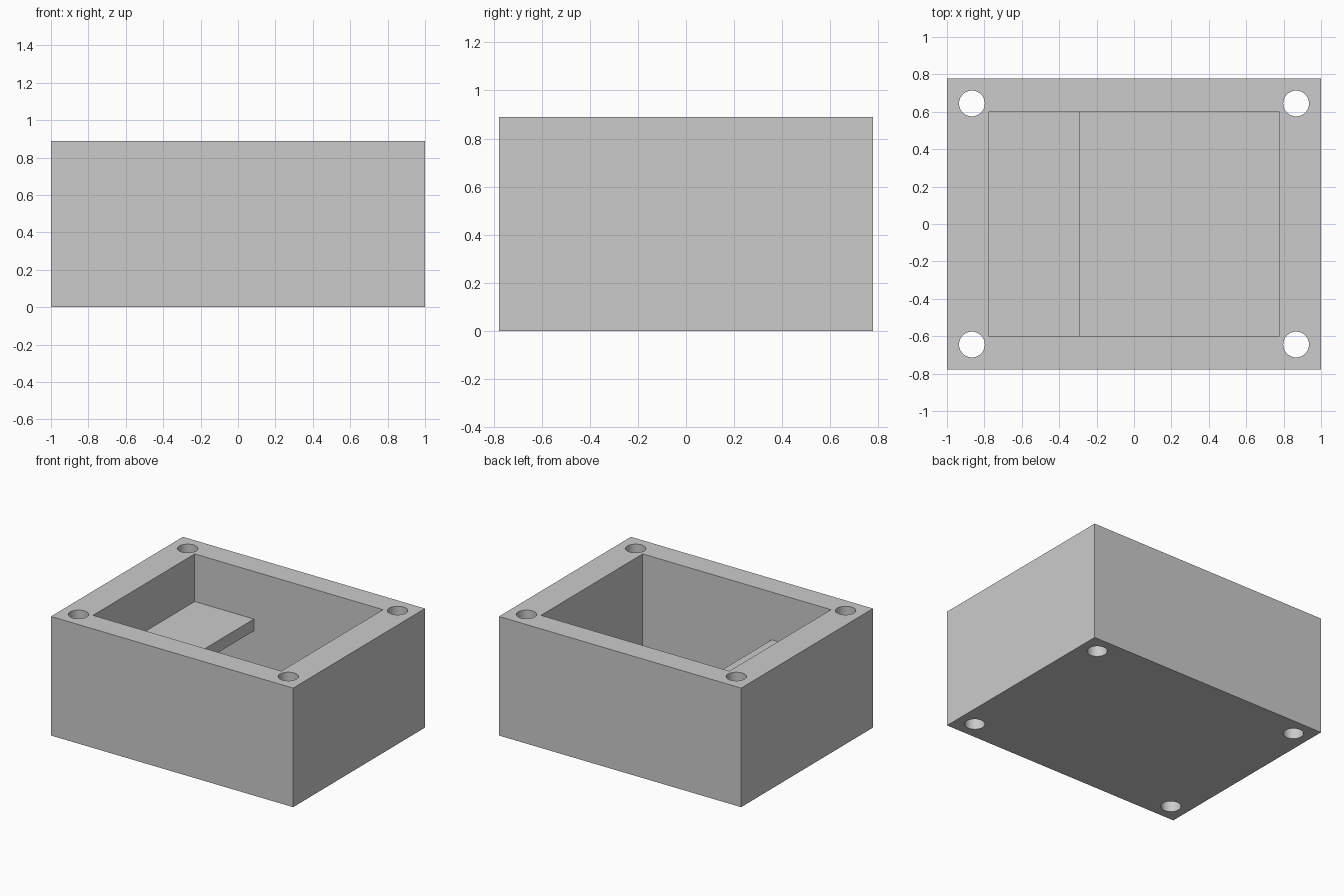
import bpy
import bmesh
from mathutils import Vector

cube = bpy.data.objects.get("Cube")
if cube:
    bpy.data.objects.remove(cube, do_unlink=True)

U = 2 / 90                       # one design unit: the box is 90 x 70 x 40
WIDTH, DEPTH, HEIGHT = 90 * U, 70 * U, 40 * U

grey = bpy.data.materials.new("light grey")
grey.use_nodes = True
colour = (0.6, 0.6, 0.6, 1)
grey.diffuse_color = colour
grey.node_tree.nodes["Principled BSDF"].inputs["Base Color"].default_value = colour


def finish(ob, name):
    ob.name = name
    ob.data.materials.clear()
    ob.data.materials.append(grey)
    return ob


def extrude_along_y(name, profile, half):
    """Solid made from an x-z profile, running from -half to half in y."""
    bm = bmesh.new()
    face = bm.faces.new([bm.verts.new((x, -half, z)) for x, z in profile])
    side = bmesh.ops.extrude_face_region(bm, geom=[face])
    verts = [v for v in side["geom"] if isinstance(v, bmesh.types.BMVert)]
    bmesh.ops.translate(bm, verts=verts, vec=Vector((0, 2 * half, 0)))
    bmesh.ops.recalc_face_normals(bm, faces=bm.faces)
    mesh = bpy.data.meshes.new(name)
    bm.to_mesh(mesh)
    bm.free()
    ob = bpy.data.objects.new(name, mesh)
    bpy.context.collection.objects.link(ob)
    return finish(ob, name)


def cut(target, cutter):
    cutter.hide_render = True
    mod = target.modifiers.new("cut", "BOOLEAN")
    mod.operation = "DIFFERENCE"
    mod.solver = "EXACT"
    mod.object = cutter
    bpy.ops.object.select_all(action="DESELECT")
    bpy.context.view_layer.objects.active = target
    target.select_set(True)
    bpy.ops.object.modifier_apply(modifier=mod.name)
    bpy.data.objects.remove(cutter, do_unlink=True)


# Solid outer block
w = WIDTH / 2
box = extrude_along_y("open_box_with_shelf",
                      [(-w, 0), (w, 0), (w, HEIGHT), (-w, HEIGHT)], DEPTH / 2)

# Cavity profile wraps around a shelf left standing out of one end wall
inner, shelf_edge = 35 * U, -13 * U
floor, shelf_low, shelf_top, above = 4 * U, 20 * U, 24 * U, 45 * U
cavity = extrude_along_y("cavity_cutter", [
    (-inner, floor), (inner, floor), (inner, above), (-inner, above),
    (-inner, shelf_top), (shelf_edge, shelf_top),
    (shelf_edge, shelf_low), (-inner, shelf_low)], 27 * U)
cut(box, cavity)

# Bolt holes right through the four corners
for sx in (-1, 1):
    for sy in (-1, 1):
        bpy.ops.mesh.primitive_cylinder_add(
            vertices=48, radius=3.1 * U, depth=HEIGHT * 1.5,
            location=(sx * 39 * U, sy * 29 * U, HEIGHT / 2))
        cut(box, finish(bpy.context.object, "hole_cutter"))

# Smooth hole walls, crisp box edges
bpy.ops.object.select_all(action="DESELECT")
bpy.context.view_layer.objects.active = box
box.select_set(True)
bpy.ops.object.shade_smooth_by_angle(angle=0.5)
